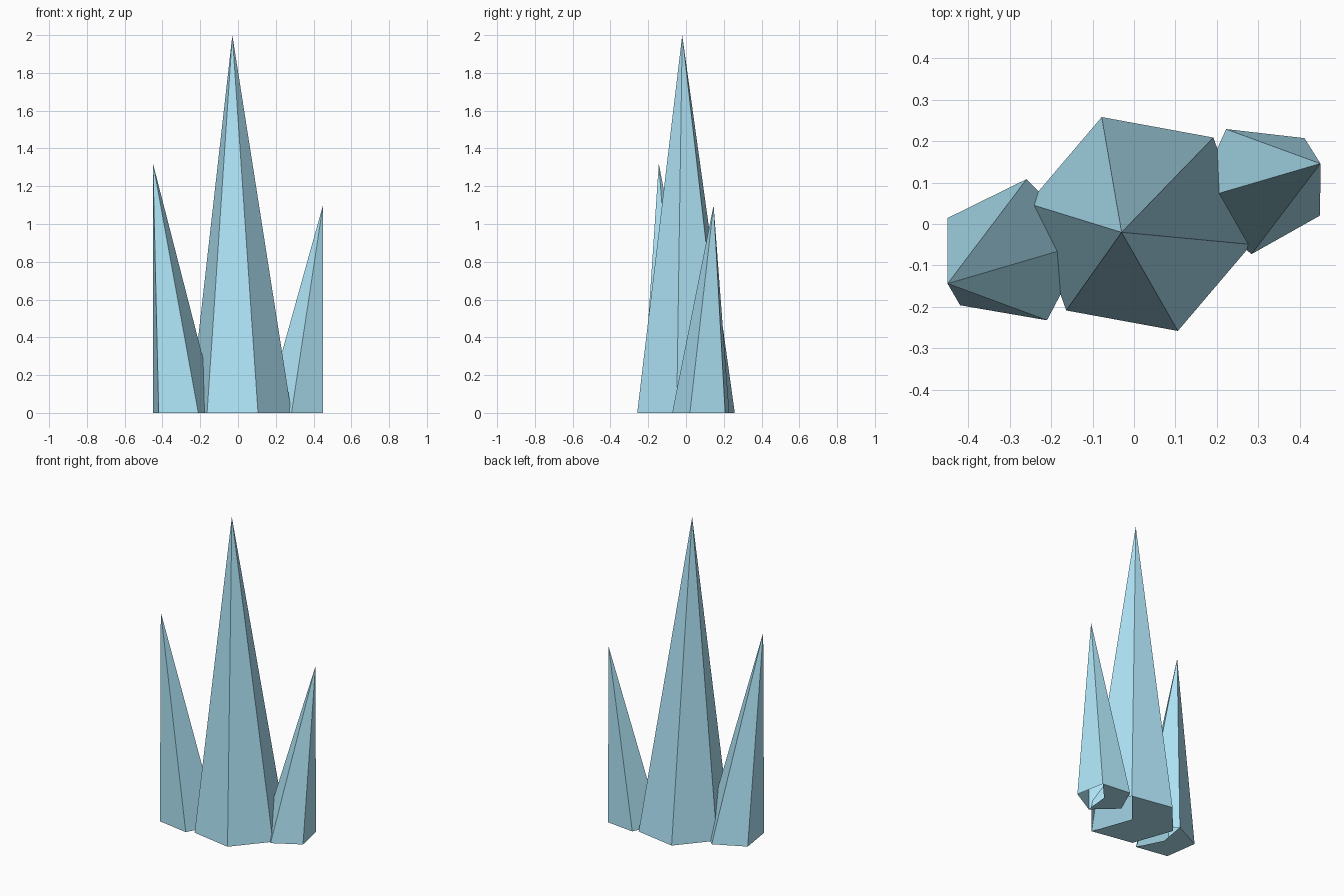
import bpy, bmesh
from math import cos, sin, radians

if "Cube" in bpy.data.objects:
    bpy.data.objects.remove(bpy.data.objects["Cube"])

ice = bpy.data.materials.new("ice_blue")
ice.diffuse_color = (0.43, 0.78, 0.93, 1)
ice.use_nodes = True
ice.node_tree.nodes["Principled BSDF"].inputs["Base Color"].default_value = ice.diffuse_color


def spike(name, sides, center, radius, phase, tip):
    """Leaning pyramid on a regular base; the base fan is open around its first corner."""
    bm = bmesh.new()
    cx, cy = center
    ring = []
    for i in range(sides):
        a = radians(phase + 360 * i / sides)
        ring.append(bm.verts.new((cx + radius * cos(a), cy + radius * sin(a), 0)))
    top = bm.verts.new(tip)
    mid = bm.verts.new((cx, cy, 0))
    for i in range(sides):
        a, b = ring[i], ring[(i + 1) % sides]
        bm.faces.new((a, b, top))
        if 0 < i < sides - 1:
            bm.faces.new((b, a, mid))
    mesh = bpy.data.meshes.new(name)
    bm.to_mesh(mesh)
    bm.free()
    mesh.materials.append(ice)
    obj = bpy.data.objects.new(name, mesh)
    bpy.context.collection.objects.link(obj)


# Tall central crystal
spike("center_crystal", 6, (0.014, 0.0), 0.274, -10.4, (-0.03, -0.02, 2.0))
# Smaller crystals leaning outward on both sides
spike("right_crystal", 5, (0.302, 0.088), 0.162, -24.6, (0.45, 0.146, 1.10))
spike("left_crystal", 5, (-0.29, -0.07), 0.181, 8.2, (-0.45, -0.144, 1.32))
